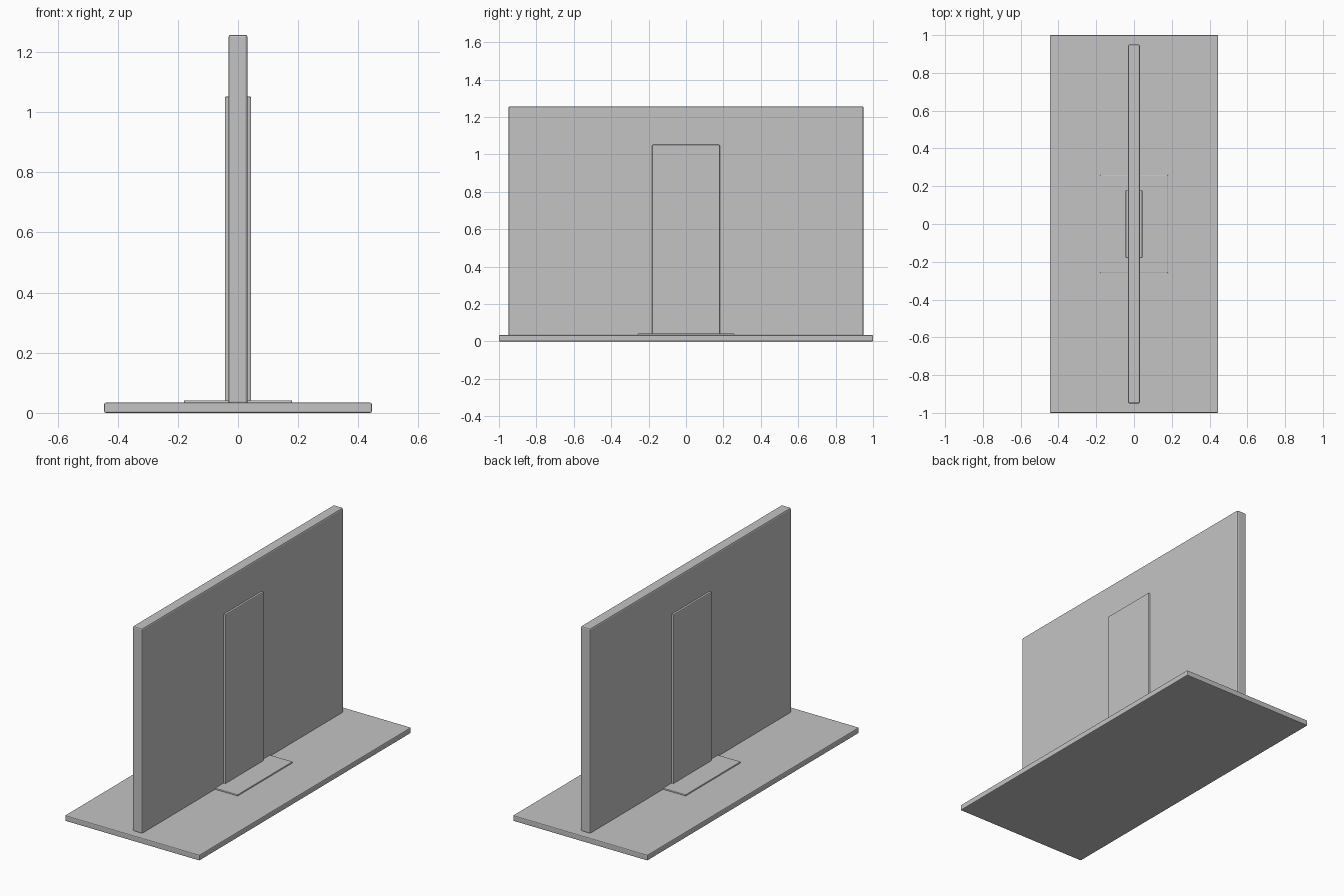
import bpy
import bmesh
import math

cube = bpy.data.objects.get("Cube")
if cube:
    bpy.data.objects.remove(cube, do_unlink=True)

GREY = (0.55, 0.55, 0.55, 1.0)
grey = bpy.data.materials.new("plain grey")
grey.use_nodes = True
grey.diffuse_color = GREY
grey.node_tree.nodes["Principled BSDF"].inputs["Base Color"].default_value = GREY


def slab(name, half_x, half_y, bottom, top, bevel):
    """Box centred on the z axis with softly rounded edges."""
    bm = bmesh.new()
    bmesh.ops.create_cube(bm, size=2)
    for v in bm.verts:
        v.co.x *= half_x
        v.co.y *= half_y
        v.co.z = top if v.co.z > 0 else bottom
    mesh = bpy.data.meshes.new(name)
    bm.to_mesh(mesh)
    bm.free()
    mesh.materials.append(grey)
    obj = bpy.data.objects.new(name, mesh)
    bpy.context.collection.objects.link(obj)
    mod = obj.modifiers.new("soft edges", "BEVEL")
    mod.width = bevel
    mod.segments = 2
    mod.limit_method = "ANGLE"
    mod.angle_limit = math.radians(40)
    return obj


# Wide base plate lying on the ground
slab("base_plate", 0.445, 1.0, 0.0, 0.034, 0.005)
# Thin foot pad under the panel
slab("foot_pad", 0.18, 0.26, 0.02, 0.042, 0.004)
# Tall upright panel
slab("upright_panel", 0.032, 0.95, 0.03, 1.257, 0.008)
# Support column, showing as a raised strip on both faces of the panel
slab("support_column", 0.044, 0.181, 0.03, 1.052, 0.005)
